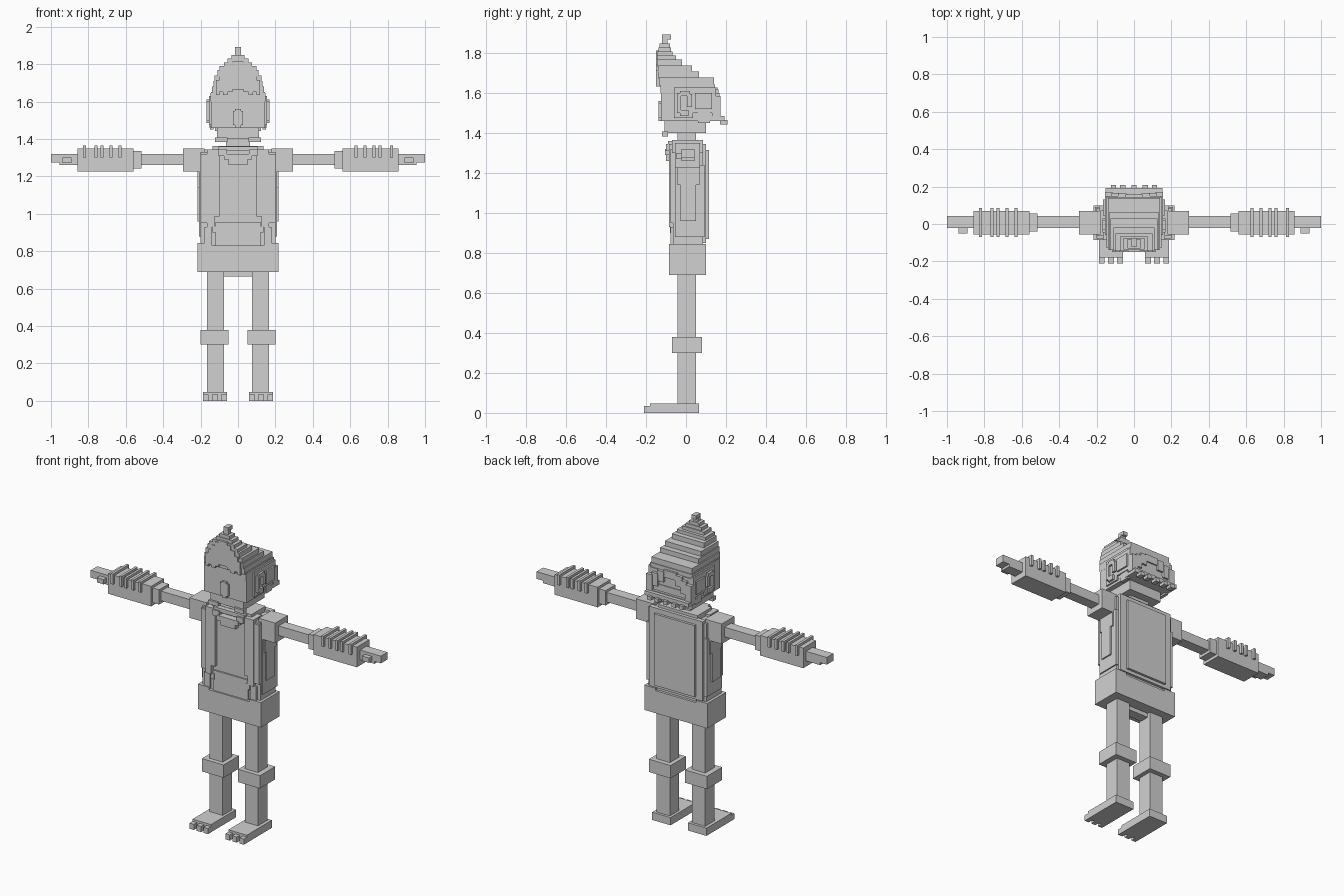
import bpy, bmesh

grey = bpy.data.materials.new("light grey")
grey.diffuse_color = (0.64, 0.64, 0.64, 1)


def blocks(name, boxes, mirror=False):
    """One object from boxes (x0, x1, y0, y1, z0, z1), optionally mirrored over x."""
    bm = bmesh.new()
    for x0, x1, y0, y1, z0, z1 in boxes:
        for s in ((1, -1) if mirror else (1,)):
            a, b = sorted((s * x0, s * x1))
            vs = bmesh.ops.create_cube(bm, size=1)["verts"]
            for v in vs:
                v.co = (b if v.co.x > 0 else a, y1 if v.co.y > 0 else y0, z1 if v.co.z > 0 else z0)
    me = bpy.data.meshes.new(name)
    bm.to_mesh(me)
    bm.free()
    me.materials.append(grey)
    ob = bpy.data.objects.new(name, me)
    bpy.context.collection.objects.link(ob)
    return ob


# Legs, knee bands and feet with three toes
blocks("legs", [(0.076, 0.167, -0.042, 0.05, 0.03, 0.70)], True)
blocks("knee_bands", [(0.05, 0.2, -0.07, 0.08, 0.30, 0.38)], True)
blocks("feet", [(0.06, 0.187, -0.18, 0.066, 0, 0.048)], True)
blocks("toes", [(x, x + 0.03, -0.21, -0.17, 0, 0.035) for x in (0.06, 0.108, 0.157)], True)

# Hips
blocks("hips", [(-0.217, 0.217, -0.085, 0.1, 0.69, 0.83)])
blocks("hip_corners", [(0.14, 0.217, -0.085, 0.1, 0.82, 0.845)], True)
blocks("crotch", [(-0.08, 0.08, -0.03, 0.03, 0.665, 0.70)])

# Torso with open vest, back panel and side panels
blocks("torso", [(-0.2, 0.2, -0.065, 0.085, 0.82, 1.33),
                 (-0.135, 0.135, -0.06, 0.08, 1.32, 1.362)])
blocks("vest_flaps", [(0.155, 0.2, -0.078, 0.0, 0.95, 1.32),
                      (0.10, 0.165, -0.085, 0.0, 0.985, 1.345),
                      (0.125, 0.165, -0.085, 0.0, 0.93, 0.99),
                      (0.11, 0.135, -0.08, 0.0, 0.90, 0.935),
                      (0.14, 0.18, -0.078, 0.0, 0.84, 0.93)], True)
blocks("shirt_hem", [(-0.12, 0.12, -0.075, 0, 0.83, 0.955)])
blocks("back_panel", [(-0.185, 0.185, 0.07, 0.1, 0.85, 1.345),
                      (-0.14, 0.14, 0.09, 0.115, 0.87, 1.315)])
blocks("side_panels", [(0.19, 0.217, -0.028, 0.05, 0.96, 1.16),
                       (0.19, 0.217, -0.042, 0.068, 1.14, 1.24),
                       (0.19, 0.208, -0.055, 0.092, 0.88, 1.24)], True)
blocks("necklace", [(-0.105, 0.105, -0.09, 0.06, 1.335, 1.36),
                    (-0.075, 0.075, -0.105, -0.05, 1.29, 1.32),
                    (-0.05, 0.05, -0.1, -0.05, 1.262, 1.295),
                    (0.06, 0.105, -0.1, -0.05, 1.31, 1.345),
                    (-0.105, -0.06, -0.1, -0.05, 1.31, 1.345)])

# Arms
blocks("shoulders", [(0.18, 0.295, -0.055, 0.07, 1.225, 1.35)], True)
blocks("upper_arms", [(0.29, 0.52, -0.022, 0.043, 1.26, 1.32)], True)
blocks("forearms", [(0.515, 0.57, -0.04, 0.055, 1.243, 1.335),
                    (0.56, 0.857, -0.055, 0.07, 1.225, 1.35)], True)
blocks("forearm_ridges", [(x - 0.008, x + 0.008, -0.07, 0.086, 1.30, 1.365)
                          for x in (0.63, 0.678, 0.727, 0.76, 0.82)], True)
blocks("hands", [(0.85, 0.955, -0.022, 0.043, 1.26, 1.32),
                 (0.95, 1.0, -0.022, 0.043, 1.275, 1.32),
                 (0.89, 0.937, -0.05, -0.01, 1.272, 1.302)], True)

# Neck and head
blocks("neck", [(-0.065, 0.065, -0.042, 0.05, 1.34, 1.41)])
blocks("jaw", [(-0.113, 0.113, -0.108, 0.10, 1.40, 1.47)])
blocks("chin_tufts", [(0.055, 0.122, -0.12, -0.09, 1.383, 1.408)], True)
blocks("face", [(-0.145, 0.145, -0.125, 0.115, 1.46, 1.65)])
blocks("nose", [(-0.028, 0.028, -0.138, -0.1, 1.475, 1.55),
                (-0.015, 0.015, -0.138, -0.1, 1.46, 1.56)])
# Ears as rings with a lobe
blocks("ears", [(0.14, 0.168, -0.045, -0.025, 1.5, 1.6), (0.14, 0.168, -0.03, 0.02, 1.585, 1.61),
                (0.14, 0.168, 0.005, 0.03, 1.53, 1.595), (0.14, 0.168, -0.03, 0.012, 1.485, 1.515),
                (0.14, 0.155, -0.06, 0.035, 1.475, 1.63)], True)

# Swept-back hair: stacked slabs (half width, y front, y back, z bottom, z top)
slabs = [(0.015, -0.12, -0.075, 1.87, 1.893), (0.017, -0.12, -0.092, 1.845, 1.875),
         (0.035, -0.132, -0.08, 1.825, 1.85), (0.055, -0.137, -0.075, 1.805, 1.83),
         (0.075, -0.145, -0.068, 1.785, 1.81), (0.098, -0.145, -0.05, 1.765, 1.79),
         (0.11, -0.145, -0.02, 1.735, 1.77), (0.125, -0.14, 0.03, 1.705, 1.74),
         (0.132, -0.14, 0.065, 1.675, 1.71), (0.14, -0.135, 0.14, 1.64, 1.68),
         (0.146, -0.128, 0.145, 1.6, 1.645), (0.15, 0.0, 0.15, 1.52, 1.62),
         (0.146, 0.03, 0.155, 1.485, 1.53), (0.146, 0.10, 0.17, 1.46, 1.49)]
blocks("hair", [(-w, w, a, b, c, d) for w, a, b, c, d in slabs])
blocks("hair_sides", [(0.14, 0.165, 0.045, 0.13, 1.52, 1.6), (0.14, 0.155, 0.035, 0.15, 1.5, 1.63),
                      (0.13, 0.15, 0.06, 0.12, 1.45, 1.51)], True)

# Back hair fall: arched lower edge over the nape, flaring out to tips
blocks("hair_fall", [(0.0, 0.045, 0.13, 0.158, 1.585, 1.63), (0.04, 0.085, 0.13, 0.163, 1.555, 1.62),
                     (0.08, 0.12, 0.13, 0.167, 1.52, 1.6), (0.115, 0.155, 0.13, 0.172, 1.48, 1.585)],
       True)
blocks("hair_rim", [(-0.152, 0.152, 0.10, 0.192, 1.46, 1.485)])
blocks("hair_tips", [(x - 0.014, x + 0.014, 0.17, 0.208, 1.443, 1.466)
                     for x in (-0.11, -0.06, 0, 0.06, 0.11)])

# Raised fringe plate with a jagged lower edge
fringe = [(0.0, 0.03, 1.665, 1.815), (0.03, 0.055, 1.65, 1.80), (0.055, 0.08, 1.635, 1.775),
          (0.08, 0.10, 1.65, 1.745), (0.10, 0.118, 1.635, 1.715)]
blocks("fringe", [(a, b, -0.15, -0.12, c, d) for a, b, c, d in fringe], True)
